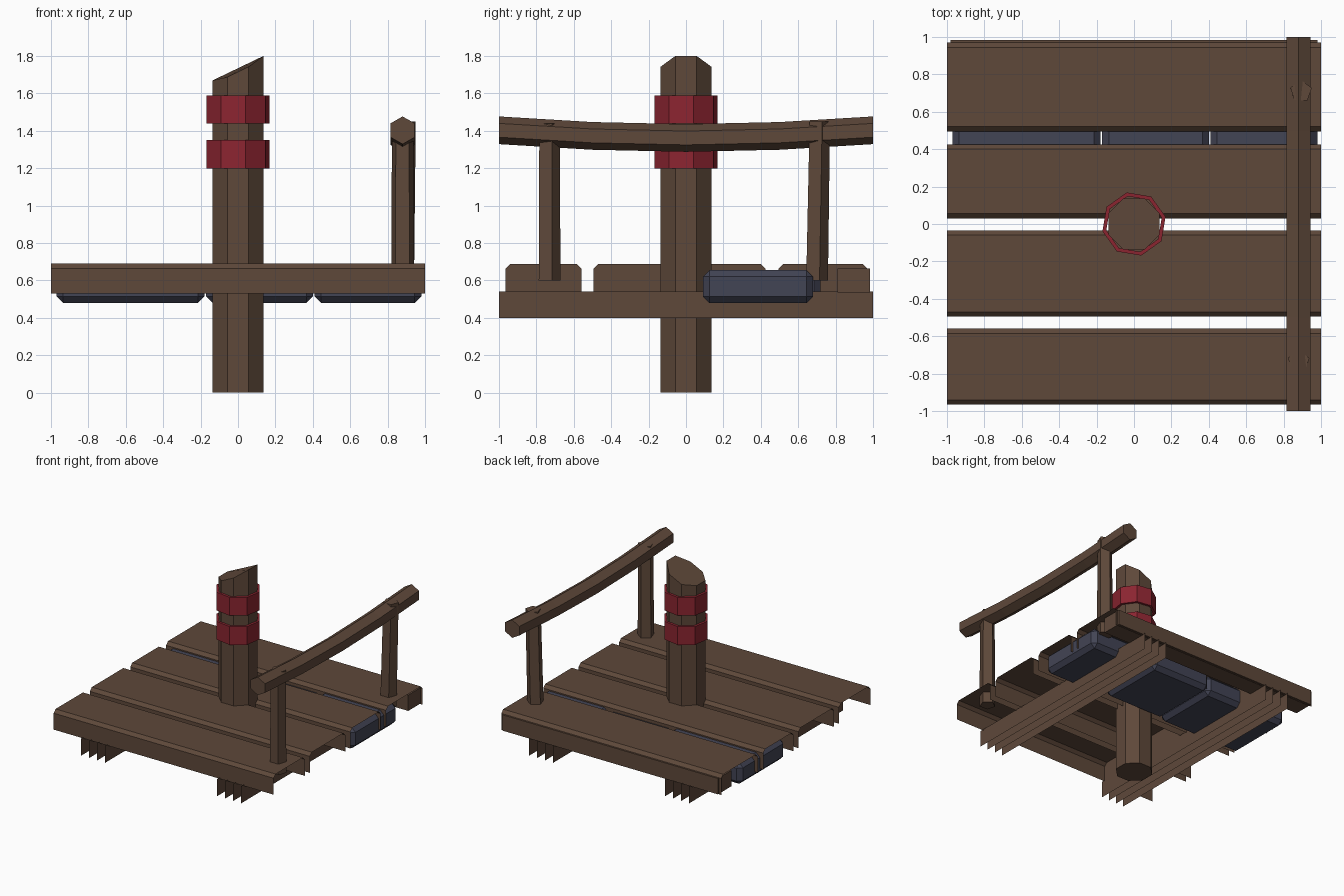
import bpy, bmesh, math
from mathutils import Vector

if "Cube" in bpy.data.objects:
    bpy.data.objects.remove(bpy.data.objects["Cube"])


def material(name, rgb):
    m = bpy.data.materials.new(name)
    m.diffuse_color = (*rgb, 1)
    m.use_nodes = True
    m.node_tree.nodes["Principled BSDF"].inputs["Base Color"].default_value = m.diffuse_color
    return m


WOOD = material("brown wood", (0.112, 0.065, 0.042))
RED = material("red band", (0.26, 0.018, 0.03))
STONE = material("blue grey stone", (0.055, 0.058, 0.09))


def finish(name, bm, mat, closed=True):
    if closed:
        bmesh.ops.recalc_face_normals(bm, faces=bm.faces)
    me = bpy.data.meshes.new(name)
    bm.to_mesh(me)
    bm.free()
    me.materials.append(mat)
    ob = bpy.data.objects.new(name, me)
    bpy.context.collection.objects.link(ob)
    return ob


def loft(name, rings, mat, caps=True, loop=True):
    """Skin a list of cross-sections that have equal point counts."""
    bm = bmesh.new()
    vs = [[bm.verts.new(p) for p in r] for r in rings]
    n = len(rings[0])
    for a, b in zip(vs, vs[1:]):
        for i in range(n if loop else n - 1):
            j = (i + 1) % n
            bm.faces.new((a[i], a[j], b[j], b[i]))
    if caps:
        bm.faces.new(vs[0])
        bm.faces.new(vs[-1])
    return finish(name, bm, mat)


def circle(n, r, z, offset, cx=0, cy=0):
    return [Vector((cx + r * math.cos(offset + math.tau * i / n),
                    cy + r * math.sin(offset + math.tau * i / n), z)) for i in range(n)]


def box(name, lo, hi, mat, bevel=0):
    bm = bmesh.new()
    bmesh.ops.create_cube(bm, size=1)
    for v in bm.verts:
        v.co = Vector([(l + h) / 2 + c * (h - l) for l, h, c in zip(lo, hi, v.co)])
    if bevel:
        bmesh.ops.bevel(bm, geom=bm.edges[:], offset=bevel, segments=1, affect='EDGES')
    return finish(name, bm, mat)


# Deck planks: open channels with chamfered upper edges, plus an inner rib
for k, (y0, y1) in enumerate([(-0.965, -0.56), (-0.495, -0.035), (0.03, 0.425), (0.495, 0.97)], 1):
    prof = [(y0, 0.53), (y0, 0.665), (y0 + 0.025, 0.69),
            (y1 - 0.025, 0.69), (y1, 0.665), (y1, 0.53)]
    loft(f"deck_plank_{k}", [[(x, y, z) for y, z in prof] for x in (-1, 1)],
         WOOD, caps=False, loop=False)
    bm = bmesh.new()
    bm.faces.new([bm.verts.new((-0.51, y, z - 0.002)) for y, z in prof])
    finish(f"plank_rib_{k}", bm, WOOD, False)

# Edge beam under the rear plank
box("rear_edge_beam", (-0.98, 0.81, 0.535), (0.98, 0.985, 0.665), WOOD)

# Joists: two groups of four thin upright sheets
for side, label in ((-1, "left"), (1, "right")):
    for k in range(4):
        x = side * (0.51 + 0.073 * k)
        bm = bmesh.new()
        bm.faces.new([bm.verts.new(p) for p in
                      ((x, -1, 0.4), (x, 1, 0.4), (x, 1, 0.54), (x, -1, 0.54))])
        finish(f"{label}_joist_{k + 1}", bm, WOOD, False)

# Main post with slanted top
base = circle(8, 0.148, 0, math.pi / 8)
top = [Vector((p.x, p.y, 1.735 + 0.48 * p.x - (0.02 if abs(p.y) > 0.1 else 0))) for p in base]
loft("main_post", [base, top], WOOD)

# Red bands: hollow rings around the post
for name, z0, z1 in (("lower_band", 1.2, 1.35), ("upper_band", 1.44, 1.59)):
    a = math.radians(13)
    loft(name, [circle(8, 0.152, z0, a), circle(8, 0.173, z0, a), circle(8, 0.173, z1, a),
                circle(8, 0.152, z1, a), circle(8, 0.152, z0, a)], RED, caps=False)

# Sagging hexagonal handrail
rings = []
for y, zc in ((-1, 1.403), (-0.5, 1.373), (0, 1.362), (0.5, 1.373), (1, 1.403)):
    rings.append([(0.88 + 0.075 * math.sin(math.tau * i / 6), y,
                   zc + 0.074 * math.cos(math.tau * i / 6)) for i in range(6)])
loft("handrail", rings, WOOD)

# Railing posts, leaning slightly
for name, yb, yt, xb, xt, zt in (("front_rail_post", -0.735, -0.735, 0.88, 0.88, 1.44),
                                 ("rear_rail_post", 0.695, 0.71, 0.88, 0.893, 1.45)):
    loft(name, [circle(5, 0.064, 0.6, 0.3, xb, yb), circle(5, 0.06, zt, 0.3, xt, yt)], WOOD)

# Stones wedged under the deck
for k, (x0, x1, y0, y1, z1) in enumerate([(-0.97, -0.18, 0.09, 0.68, 0.655),
                                          (-0.17, 0.4, 0.12, 0.72, 0.64),
                                          (0.41, 0.98, 0.09, 0.68, 0.655)], 1):
    box(f"stone_{k}", (x0, y0, 0.48), (x1, y1, z1), STONE, 0.035)
